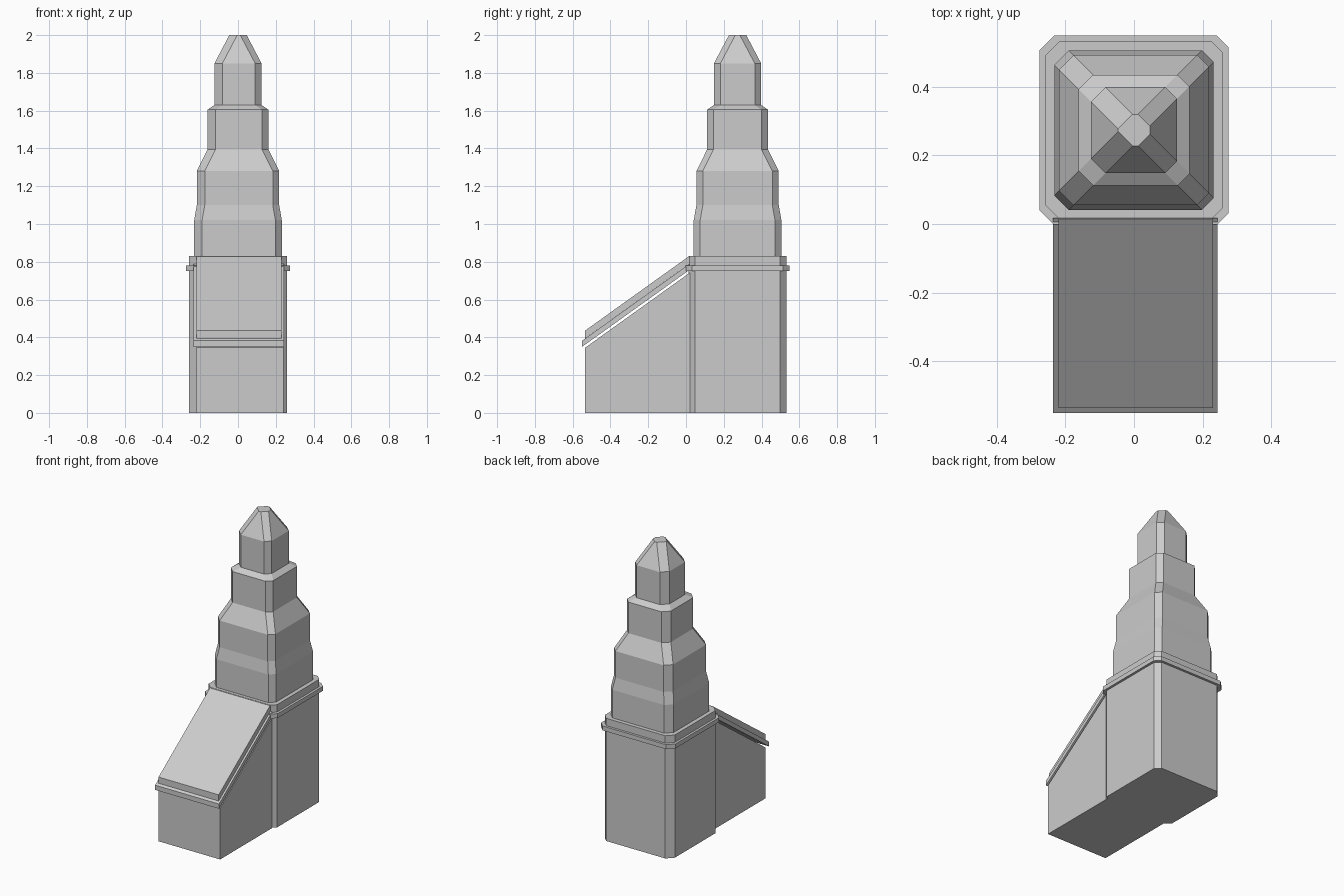
import bpy

if "Cube" in bpy.data.objects:
    bpy.data.objects.remove(bpy.data.objects["Cube"])

CY = 0.273  # tower centre in y


def make(name, verts, faces):
    me = bpy.data.meshes.new(name)
    me.from_pydata(verts, [], faces)
    me.update()
    ob = bpy.data.objects.new(name, me)
    bpy.context.collection.objects.link(ob)
    return ob


def ring(h, z, cl, cr):
    """Square of half width h with corners cut (cl on the left, cr on the right)."""
    pts = [(-h + cl, -h), (h - cr, -h), (h, -h + cr), (h, h - cr),
           (h - cr, h), (-h + cl, h), (-h, h - cl), (-h, -h + cl)]
    return [(x, y + CY, z) for x, y in pts]


def stack(name, profile, cl=0.042, cr=0.034):
    """Capped loft through (half width, z) levels."""
    verts = [p for h, z in profile for p in ring(h, z, cl, cr)]
    n = len(profile)
    faces = [tuple(range(7, -1, -1)), tuple(range(8 * (n - 1), 8 * n))]
    for k in range(n - 1):
        for i in range(8):
            a, b = 8 * k + i, 8 * k + (i + 1) % 8
            faces.append((a, b, b + 8, a + 8))
    return make(name, verts, faces)


def side_prism(name, x0, x1, outline):
    """Extrude a (y, z) outline between x0 and x1."""
    n = len(outline)
    verts = [(x, y, z) for x in (x0, x1) for y, z in outline]
    faces = [tuple(range(n - 1, -1, -1)), tuple(range(n, 2 * n))]
    faces += [(i, (i + 1) % n, (i + 1) % n + n, i + n) for i in range(n)]
    return make(name, verts, faces)


def slab(name, x0, x1, y0, y1, low, high):
    """Slanted plate starting at heights low / high on its front edge."""
    rise = 0.716 * (y1 - y0)
    return side_prism(name, x0, x1, [(y0, low), (y1, low + rise),
                                     (y1, high + rise), (y0, high)])


# Tower base and its cornice band
stack("tower_base", [(0.259, 0), (0.259, 0.83)])
stack("cornice_band", [(0.275, 0.75), (0.275, 0.78)])

# Stepped, tapering spire
stack("spire", [(0.232, 0.83), (0.232, 1.02), (0.218, 1.10), (0.218, 1.28),
                (0.161, 1.395), (0.161, 1.605), (0.125, 1.63),
                (0.125, 1.85), (0.046, 2.0)])

# Annex in front with a sloping top
side_prism("annex_body", -0.22, 0.24,
           [(-0.534, 0), (0.02, 0), (0.02, 0.742), (-0.534, 0.345)])

# Annex roof: wide trim plate below, narrower plate above
slab("roof_trim", -0.235, 0.243, -0.55, 0.018, 0.35, 0.382)
slab("roof_plate", -0.22, 0.23, -0.535, 0.018, 0.393, 0.435)

# Consistent outward normals
import bmesh
for ob in bpy.data.objects:
    bm = bmesh.new()
    bm.from_mesh(ob.data)
    bmesh.ops.recalc_face_normals(bm, faces=bm.faces)
    bm.to_mesh(ob.data)
    bm.free()
